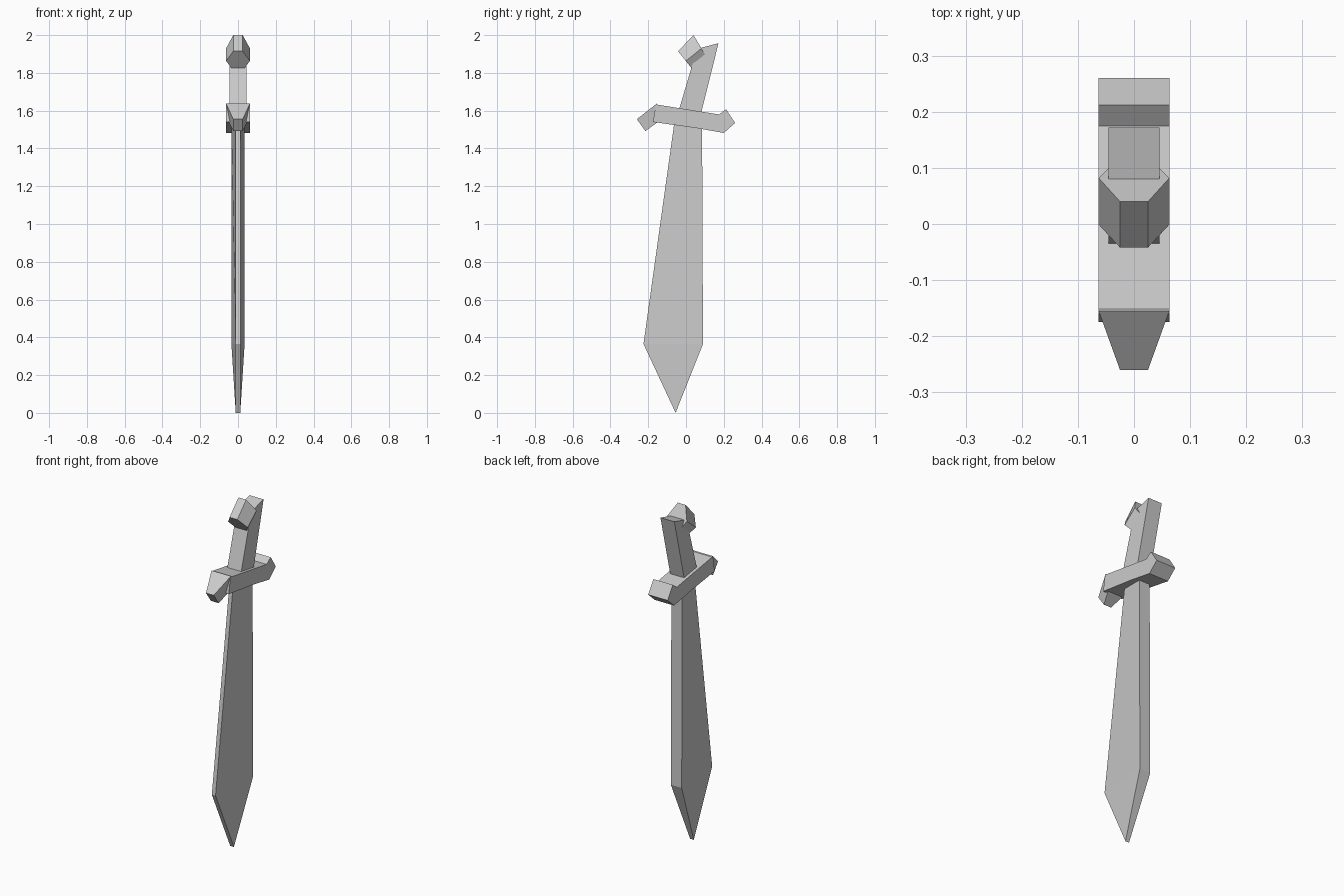
import bpy, bmesh

if "Cube" in bpy.data.objects:
    bpy.data.objects.remove(bpy.data.objects["Cube"])


def slab(name, profile, split=None):
    """Mirror-symmetric solid from (y, z, half_width) outline points."""
    bm = bmesh.new()
    right = [bm.verts.new((w, y, z)) for y, z, w in profile]
    left = [bm.verts.new((-w, y, z)) for y, z, w in profile]
    n = len(profile)
    sides = [(bm.faces.new(right), right), (bm.faces.new(left[::-1]), left)]
    for i in range(n):
        j = (i + 1) % n
        bm.faces.new((right[j], right[i], left[i], left[j]))
    if split:
        for face, verts in sides:
            bmesh.utils.face_split(face, verts[split[0]], verts[split[1]])
    bmesh.ops.recalc_face_normals(bm, faces=bm.faces)
    mesh = bpy.data.meshes.new(name)
    bm.to_mesh(mesh)
    bm.free()
    obj = bpy.data.objects.new(name, mesh)
    bpy.context.collection.objects.link(obj)
    return obj


def flat(points, w):
    return [(y, z, w) for y, z in points]


# Blade: thin cutting edge at the front, thick spine at the back
slab("blade", [(-0.055, 0.0, 0.012), (0.09, 0.365, 0.035), (0.085, 1.55, 0.035),
               (-0.06, 1.55, 0.012), (-0.225, 0.365, 0.012)], split=(1, 4))

# Tilted grip
slab("grip", flat([(0.072, 1.555), (0.172, 1.957), (0.058, 1.927), (-0.043, 1.585)], 0.045))

# Crossguard bar with its hooked rear end
slab("guard_bar", flat([(-0.175, 1.54), (0.055, 1.508), (0.2, 1.482), (0.175, 1.58),
                        (-0.16, 1.633)], 0.063))
slab("guard_rear_end", flat([(0.2, 1.482), (0.26, 1.535), (0.212, 1.608), (0.175, 1.58)], 0.063))

# Tapered front end of the crossguard
slab("guard_front_end", [(-0.26, 1.555, 0.025), (-0.215, 1.492, 0.025),
                         (-0.11, 1.568, 0.063), (-0.155, 1.637, 0.063)])

# Pommel: hexagonal section, two mirrored tapers sharing the wide middle
upper, middle, lower = [(0.04, 2.0), (-0.042, 1.915)], [(0.082, 1.93), (-0.001, 1.863)], \
    [(0.12, 1.863), (0.04, 1.812)]
for label, ends in (("front", upper), ("back", lower)):
    slab("pommel_" + label, flat(ends, 0.025) + flat(middle[::-1], 0.063))
